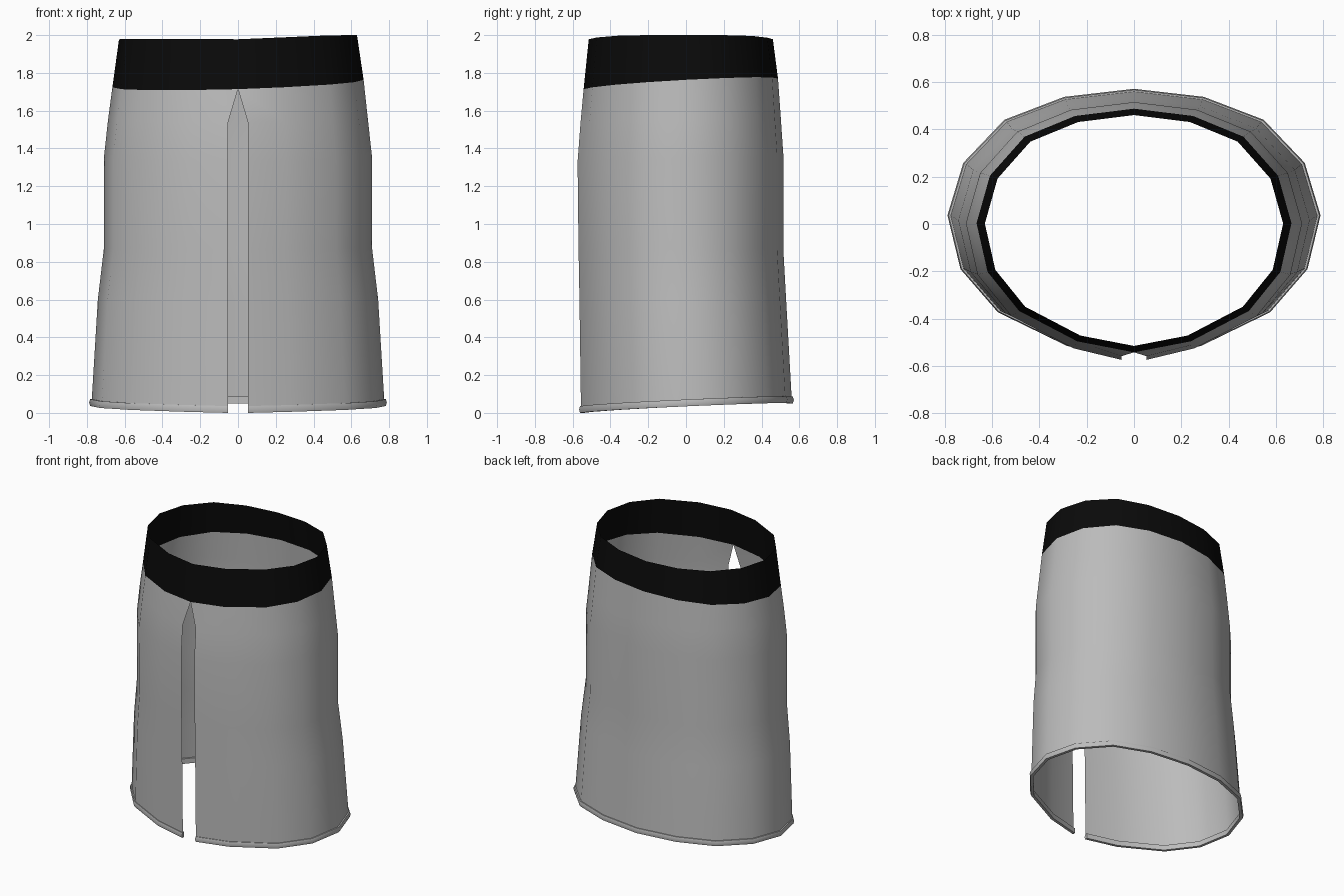
import bpy, bmesh, math

if "Cube" in bpy.data.objects:
    bpy.data.objects.remove(bpy.data.objects["Cube"], do_unlink=True)


def material(name, value):
    m = bpy.data.materials.new(name)
    m.use_nodes = True
    m.diffuse_color = (value, value, value, 1)
    bsdf = m.node_tree.nodes["Principled BSDF"]
    bsdf.inputs["Base Color"].default_value = (value, value, value, 1)
    bsdf.inputs["Roughness"].default_value = 0.8
    return m


GREY = material("grey cloth", 0.5)
BLACK = material("black waistband", 0.003)

# Half outline of the body, front centre to back centre, at unit size
HALF = [(0, -1), (.36, -.91), (.73, -.66), (.93, -.34), (1, .06),
        (.915, .45), (.695, .77), (.375, .94), (0, 1)]
OUTLINE = HALF + [(-x, y) for x, y in HALF[-2::-1]]
SLIT = 0.052


def ring(half_x, front, back, height, slit=0.0):
    """Points round the body, from one side of the front opening to the other."""
    mid, depth = (front + back) / 2, (back - front) / 2
    pts = []
    for i, (x, y) in enumerate(OUTLINE):
        px = x * half_x
        if i == 0:
            px = slit
        elif i == len(OUTLINE) - 1:
            px = -slit
        pts.append((px, mid + y * depth, height(x, y)))
    return pts


def loft(name, rings, mat, closed_section=False, angle=40):
    """Skin a list of rings into one sheet, or into a tube."""
    bm = bmesh.new()
    rows = [[bm.verts.new(p) for p in r] for r in rings]
    pairs = list(zip(rows, rows[1:]))
    if closed_section:
        pairs.append((rows[-1], rows[0]))
        for end in (0, -1):
            bm.faces.new([r[end] for r in rows])
    for a, b in pairs:
        for i in range(len(a) - 1):
            bm.faces.new((a[i], b[i], b[i + 1], a[i + 1]))
    bmesh.ops.remove_doubles(bm, verts=bm.verts, dist=0.0005)
    bmesh.ops.recalc_face_normals(bm, faces=bm.faces)
    # Face a sheet outward
    face = max(bm.faces, key=lambda f: f.calc_center_median().x)
    if not closed_section and face.normal.x < 0:
        bmesh.ops.reverse_faces(bm, faces=bm.faces)
    mesh = bpy.data.meshes.new(name)
    bm.to_mesh(mesh)
    bm.free()
    mesh.materials.append(mat)
    obj = bpy.data.objects.new(name, mesh)
    bpy.context.collection.objects.link(obj)
    bpy.ops.object.select_all(action='DESELECT')
    obj.select_set(True)
    bpy.context.view_layer.objects.active = obj
    bpy.ops.object.shade_smooth_by_angle(angle=math.radians(angle))
    return obj


def level(z, tilt=0.0):
    return lambda x, y: z + tilt * y


def waist_top(x, y):
    return min(2.0, 1.99 + 0.012 * x - 0.012 * abs(y) ** 6)


def waist_seam(x, y):
    return 1.742 + 0.02 * x + 0.028 * y


def hem_line(x, y):
    return 0.032 + 0.025 * y + 0.01 * abs(x)


# Skirt body, open down the front below the waistband
seam = ring(.665, -.542, .487, waist_seam)
body = [
    seam,
    ring(.688, -.558, .502, level(1.55, .01), SLIT),
    ring(.71, -.574, .515, level(1.35, .02), SLIT),
    ring(.71, -.569, .515, level(.87), SLIT),
    ring(.742, -.564, .53, level(.6), SLIT),
    ring(.775, -.556, .56, lambda x, y: hem_line(x, y) + .02, SLIT),
]
loft("skirt_body", body, GREY)

# Waistband
loft("waistband", [ring(.63, -.515, .46, waist_top), seam], BLACK)


# Rolled hem round the bottom edge
def hem_ring(out, up):
    return ring(.777 + out, -.555 - out, .56 + out,
                lambda x, y: hem_line(x, y) + up, SLIT)


loft("hem", [hem_ring(.006, .036), hem_ring(.011, .018), hem_ring(.006, 0),
             hem_ring(-.014, 0), hem_ring(-.014, .036)],
     GREY, closed_section=True)

# Settle the model on the ground
parts = [o for o in bpy.data.objects if o.name in ("skirt_body", "waistband", "hem")]
low = min(v.co.z for o in parts for v in o.data.vertices)
for o in parts:
    for v in o.data.vertices:
        v.co.z -= low if v.co.z < 0.5 else 0
